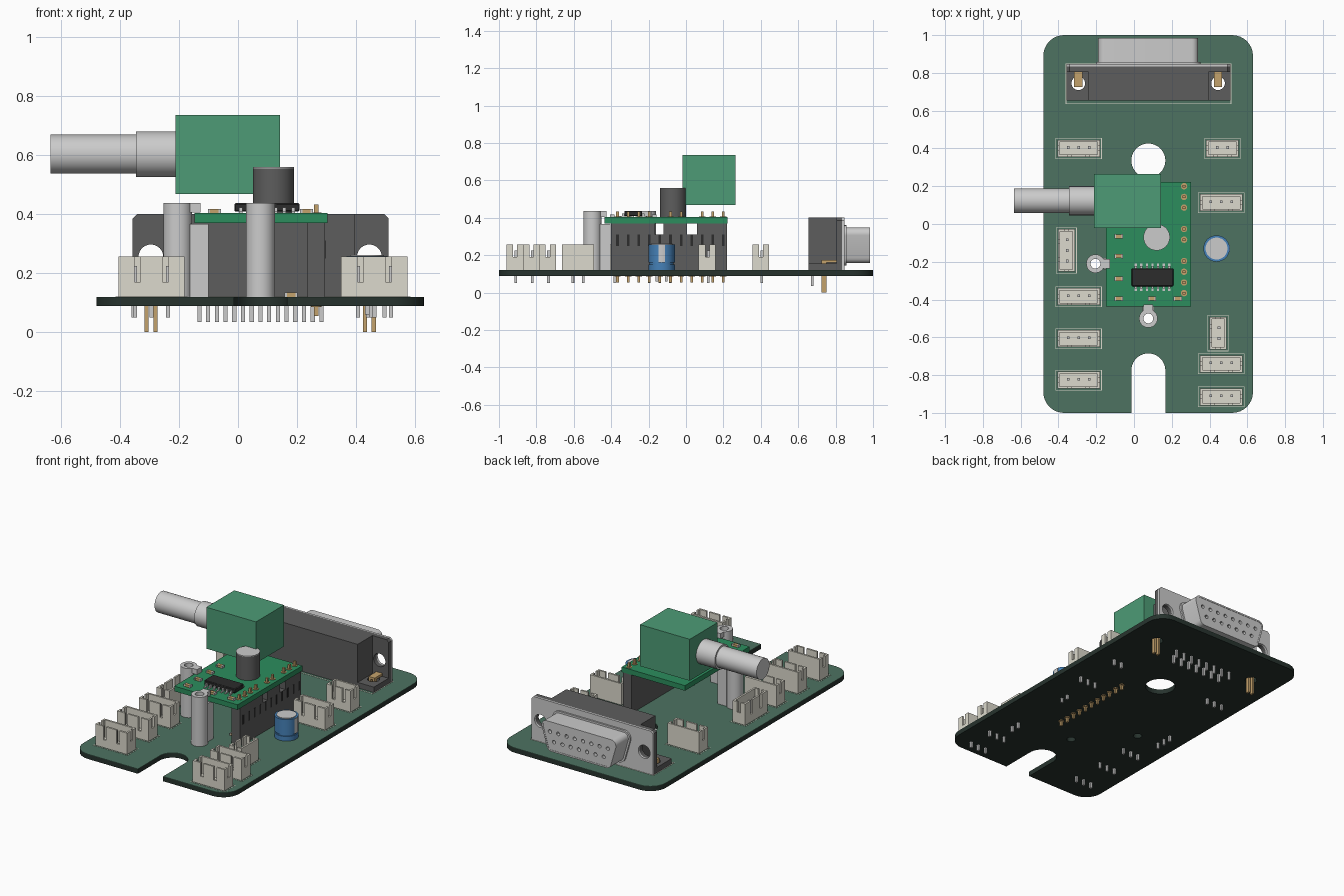
import bpy, bmesh
from math import cos, sin, pi, radians
from mathutils import Matrix

if "Cube" in bpy.data.objects:
    bpy.data.objects.remove(bpy.data.objects["Cube"])


def mat(name, r, g, b):
    m = bpy.data.materials.new(name)
    m.diffuse_color = (r, g, b, 1)
    m.use_nodes = True
    m.node_tree.nodes["Principled BSDF"].inputs["Base Color"].default_value = m.diffuse_color
    return m


GREEN = mat("board_green", 0.075, 0.17, 0.12)
UNDER = mat("board_underside", 0.02, 0.033, 0.027)
BRIGHT = mat("module_green", 0.025, 0.27, 0.11)
BLOCK = mat("block_green", 0.075, 0.33, 0.18)
DARK = mat("dark_plastic", 0.11, 0.11, 0.11)
BLACK = mat("black", 0.025, 0.025, 0.025)
CREAM = mat("cream_plastic", 0.72, 0.70, 0.61)
GOLD = mat("gold", 0.55, 0.36, 0.15)
BLUE = mat("blue_sleeve", 0.06, 0.22, 0.48)


def link(name, mesh, m=None):
    mesh.name = name
    ob = bpy.data.objects.new(name, mesh)
    bpy.context.collection.objects.link(ob)
    if m and not mesh.materials:
        mesh.materials.append(m)
    return ob


def finish(name, bm, m=None):
    bmesh.ops.recalc_face_normals(bm, faces=bm.faces)
    mesh = bpy.data.meshes.new(name)
    bm.to_mesh(mesh)
    bm.free()
    return link(name, mesh, m)


def boxes(name, items, m=None):
    """items: (x0, x1, y0, y1, z0, z1), all joined in one object"""
    bm = bmesh.new()
    for x0, x1, y0, y1, z0, z1 in items:
        mx = Matrix.Translation(((x0 + x1) / 2, (y0 + y1) / 2, (z0 + z1) / 2)) \
            @ Matrix.Diagonal((x1 - x0, y1 - y0, z1 - z0, 1))
        bmesh.ops.create_cube(bm, size=1, matrix=mx)
    return finish(name, bm, m)


def pins(name, points, z0, z1, m=None, w=0.014):
    return boxes(name, [(x - w / 2, x + w / 2, y - w / 2, y + w / 2, z0, z1) for x, y in points], m)


def circle(x, y, r, n=32):
    return [(x + r * cos(2 * pi * i / n), y + r * sin(2 * pi * i / n)) for i in range(n)]


def rect(x0, x1, y0, y1):
    return [(x0, y0), (x1, y0), (x1, y1), (x0, y1)]


def arc(x, y, r, a0, a1, n=8):
    return [(x + r * cos(radians(a0 + (a1 - a0) * i / n)),
             y + r * sin(radians(a0 + (a1 - a0) * i / n))) for i in range(n + 1)]


def plate(name, loops, lo, hi, m=None, axis="Z"):
    """outline plus holes, extruded along Z (or along Y with loops in x, z)"""
    cu = bpy.data.curves.new(name, "CURVE")
    cu.dimensions, cu.fill_mode, cu.extrude = "2D", "BOTH", (hi - lo) / 2
    for pts in loops:
        sp = cu.splines.new("POLY")
        sp.points.add(len(pts) - 1)
        for p, (x, y) in zip(sp.points, pts):
            p.co = (x, y, 0, 1)
        sp.use_cyclic_u = True
    tmp = bpy.data.objects.new("tmp", cu)
    bpy.context.collection.objects.link(tmp)
    mesh = bpy.data.meshes.new_from_object(tmp.evaluated_get(bpy.context.evaluated_depsgraph_get()))
    bm = bmesh.new()
    bm.from_mesh(mesh)
    bpy.data.objects.remove(tmp)
    bpy.data.curves.remove(cu)
    bpy.data.meshes.remove(mesh)
    bmesh.ops.remove_doubles(bm, verts=bm.verts, dist=1e-5)
    for v in bm.verts:
        x, y, z = v.co
        z += (lo + hi) / 2
        v.co = (x, y, z) if axis == "Z" else (x, z, y)
    return finish(name, bm, m)


def bevel(ob, w, seg=2):
    b = ob.modifiers.new("bevel", "BEVEL")
    b.width, b.segments, b.limit_method, b.angle_limit = w, seg, "ANGLE", radians(50)


# Main board: rounded outline with slot and holes
L, R, c = -0.48, 0.63, 0.11
SX = 0.076
LOCKS = (-0.295, 0.445)
POSTS = ((-0.204, -0.21), (SX, -0.50))
outline = (arc(L + c, -1 + c, c, 180, 270) + [(SX - 0.09, -1)]
           + arc(SX, -0.775, 0.09, 180, 0, 20) + [(SX + 0.09, -1)]
           + arc(R - c, -1 + c, c, 270, 360) + arc(R - c, 1 - c, c, 0, 90)
           + arc(L + c, 1 - c, c, 90, 180))
holes = [circle(SX, 0.336, 0.09, 40)] + [circle(x, y, 0.026) for x, y in POSTS] \
    + [circle(x, 0.745, 0.036) for x in LOCKS]
plate("main_board", [outline] + holes, 0.089, 0.117, UNDER)
plate("board_top_mask", [outline] + holes, 0.117, 0.12, GREEN)

# Wire connectors: open-top shrouds, slotted front wall
shrouds = {}


def connector(x, y, n, turned=False):
    if n not in shrouds:
        h, d, t, z0, z1 = 0.1125 if n == 3 else 0.086, 0.045, 0.012, 0.12, 0.257
        s, g = h * 0.42, 0.010
        parts = [(-h, h, -d, d, z0, 0.145), (-h, h, d - t, d, z0, z1), (-h, h, -d, t - d, z0, 0.17)]
        for a, b in ((-h, -s - g), (-s + g, s - g), (s + g, h)):
            parts.append((a, b, -d, t - d, 0.17, z1))
        for a in (-h, h - t):
            parts += [(a, a + t, -d, d, z0, 0.19), (a, a + t, -d, -0.01, 0.19, z1),
                      (a, a + t, 0.012, d, 0.19, z1)]
        p = [((i - (n - 1) / 2) * 0.056, 0.005) for i in range(n)]
        shrouds[n] = [boxes("wire_connector", parts, CREAM), pins("wire_connector_pins", p, 0.05, 0.225),
                      plate("connector_outline", [rect(-h - .01, h + .01, -d - .01, d + .01),
                                                  rect(-h - .007, h + .007, -d - .007, d + .007)],
                            0.12, 0.1212, CREAM)]
        obs = shrouds[n]
    else:
        obs = [link(o.name.split(".")[0], o.data) for o in shrouds[n]]
    for o in obs:
        o.location = (x, y, 0)
        o.rotation_euler.z = -pi / 2 if turned else 0


for y in (0.40, -0.385, -0.607, -0.827):
    connector(-0.293, y, 3)
for y in (0.113, -0.74, -0.915):
    connector(0.462, y, 3)
connector(-0.358, -0.14, 3, True)
connector(0.468, 0.40, 2)
connector(0.445, -0.578, 2, True)

# Large D-shaped connector: body, feet, flange, shell, contacts
bx0, bx1 = -0.357, 0.51
boxes("port_body", [(-0.24, 0.395, 0.655, 0.81, 0.12, 0.40)], DARK)
flange = [(bx0, 0.12), (bx1, 0.12), (bx1, 0.385), (bx1 - 0.015, 0.40), (bx0 + 0.015, 0.40), (bx0, 0.385)]
fholes = [circle(x, 0.255, 0.042) for x in LOCKS]
plate("port_flange", [flange] + fholes, 0.805, 0.835, DARK, "Y")
plate("port_face_plate", [flange] + fholes, 0.835, 0.847, None, "Y")
for x, x0, x1 in ((LOCKS[0], bx0, -0.24), (LOCKS[1], 0.395, bx1)):
    plate("port_foot", [rect(x0, x1, 0.655, 0.806), circle(x, 0.745, 0.036)], 0.12, 0.155, DARK)
    boxes("board_lock", [(x - 0.022, x - 0.008, 0.725, 0.75, 0.0, 0.17),
                         (x + 0.008, x + 0.022, 0.725, 0.75, 0.0, 0.17),
                         (x - 0.022, x + 0.022, 0.725, 0.806, 0.16, 0.175)], GOLD)


def d_shape(g):
    r = 0.035
    return (arc(-0.155 + r, 0.157 + r, r + g, 190, 270, 6) + arc(0.305 - r, 0.157 + r, r + g, 270, 350, 6)
            + arc(0.34 - r, 0.348 - r, r + g, -10, 90, 6) + arc(-0.19 + r, 0.348 - r, r + g, 90, 190, 6))


sockets = [(SX + (i - 7) * 0.0295, 0.283 if i % 2 == 0 else 0.222) for i in range(15)]
plate("port_shell_base", [d_shape(0.012)], 0.847, 0.858, None, "Y")
plate("port_socket_backing", [d_shape(-0.01)], 0.858, 0.94, BLACK, "Y")
plate("port_shell", [d_shape(0), d_shape(-0.01)], 0.858, 0.985, None, "Y")
plate("port_socket_face", [d_shape(-0.01)] + [circle(x, z, 0.012, 12) for x, z in sockets],
      0.94, 0.983, None, "Y")
pins("port_pins", [(SX + (i - 7) * 0.0295, 0.675 if i % 2 else 0.735) for i in range(15)], 0.035, 0.13)
plate("port_outline", [rect(-0.362, 0.515, 0.635, 0.85), rect(-0.358, 0.511, 0.639, 0.846)],
      0.12, 0.1212, CREAM)

# Clip posts holding the raised module: tube, support block, top tab
for x, y in POSTS:
    plate("clip_post", [circle(x, y, 0.049), circle(x, y, 0.026)], 0.12, 0.437)
boxes("side_clip", [(-0.162, -0.10, -0.24, -0.18, 0.12, 0.367), (-0.162, -0.127, -0.235, -0.185, 0.405, 0.437)])
boxes("front_clip", [(SX - 0.03, SX + 0.03, -0.46, -0.403, 0.12, 0.367),
                     (SX - 0.025, SX + 0.025, -0.46, -0.425, 0.405, 0.437)])

# Raised module board with its pin header
steps = [0.2 - 0.0566 * i for i in range(11)]
upper = [y for i, y in enumerate(steps) if i not in (3, 6)]
HX = 0.265
boxes("module_board", [(-0.148, 0.303, -0.437, 0.222, 0.37, 0.403)], BRIGHT)
boxes("header_socket", [(0.235, 0.295, -0.40, 0.22, 0.12, 0.31)], DARK)
boxes("header_spacer", [(0.235, 0.295, a, b, 0.31, 0.37)
                        for a, b in ((0.06, 0.22), (-0.12, 0.005), (-0.40, -0.165))], DARK)
pins("header_lower_pins", [(HX, y) for y in steps], 0.055, 0.12, GOLD)
pins("header_upper_pins", [(HX, y) for y in upper], 0.31, 0.432, GOLD)
boxes("header_windows", [(0.294, 0.2965, y - 0.007, y + 0.007, 0.25, 0.31) for y in steps], BLACK)
for y in upper:
    plate("module_pad", [circle(HX, y, 0.017, 16)], 0.403, 0.406, GOLD)
for y in steps:
    plate("underside_pad", [circle(HX, y, 0.017, 16)], 0.085, 0.089, GOLD)

# Chip with legs
bevel(boxes("chip", [(-0.012, 0.208, -0.33, -0.235, 0.408, 0.437)], BLACK), 0.004, 1)
boxes("chip_legs", [(x - 0.006, x + 0.006, a, b, z0, z1)
                    for x in [0.098 + (i - 3) * 0.0295 for i in range(7)]
                    for a, b, z0, z1 in ((-0.342, -0.33, 0.403, 0.422), (-0.356, -0.342, 0.403, 0.408),
                                         (-0.235, -0.223, 0.403, 0.422), (-0.223, -0.209, 0.403, 0.408))])

# Small surface parts: metal ends with a brown middle
small = [(-0.08, -0.066, .403), (-0.08, -0.17, .403), (-0.08, -0.29, .403), (-0.08, -0.395, .403),
         (0.095, -0.395, .403), (0.232, -0.395, .403), (0.18, -0.3, .12)]
boxes("small_part_body", [(x - .014, x + .014, y - .011, y + .011, z, z + .014) for x, y, z in small], GOLD)
boxes("small_part_ends", [(x + s - .004, x + s + .004, y - .012, y + .012, z, z + .015)
                          for x, y, z in small for s in (-.018, .018)])

# Round sensor can on the module
plate("sensor_can", [circle(0.12, -0.07, 0.07, 48)], 0.403, 0.555, DARK)
plate("sensor_top", [circle(0.12, -0.07, 0.07, 48)], 0.555, 0.56)

# Capacitor: base, crimped sleeve, stripe, metal top
CX, CY = 0.437, -0.13
for lo, hi, r in ((0.12, 0.15, 0.07), (0.15, 0.16, 0.064), (0.16, 0.258, 0.07)):
    plate("capacitor_sleeve", [circle(CX, CY, r, 40)], lo, hi, BLUE)
plate("capacitor_top", [circle(CX, CY, 0.058, 40)], 0.258, 0.262)
plate("capacitor_stripe", [arc(CX, CY, 0.072, -14, 14) + arc(CX, CY, 0.066, 14, -14)], 0.16, 0.256)
pins("capacitor_leads", [(CX, CY - 0.025), (CX, CY + 0.025)], 0.06, 0.12)

# Floating block with stepped shaft
boxes("shaft_block", [(-0.212, 0.142, -0.02, 0.265, 0.468, 0.735)], BLOCK)
for name, x0, x1, r in (("shaft_collar", -0.345, -0.212, 0.077), ("shaft", -0.635, -0.345, 0.066)):
    bm = bmesh.new()
    mx = Matrix.Translation(((x0 + x1) / 2, 0.123, 0.603)) @ Matrix.Rotation(pi / 2, 4, "Y")
    bmesh.ops.create_cone(bm, cap_ends=True, segments=48, radius1=r, radius2=r, depth=x1 - x0, matrix=mx)
    finish(name, bm)

# Smooth round walls, keep edges sharp
for ob in bpy.context.scene.objects:
    ob.select_set(True)
    bpy.context.view_layer.objects.active = ob
bpy.ops.object.shade_smooth_by_angle(angle=radians(30))
